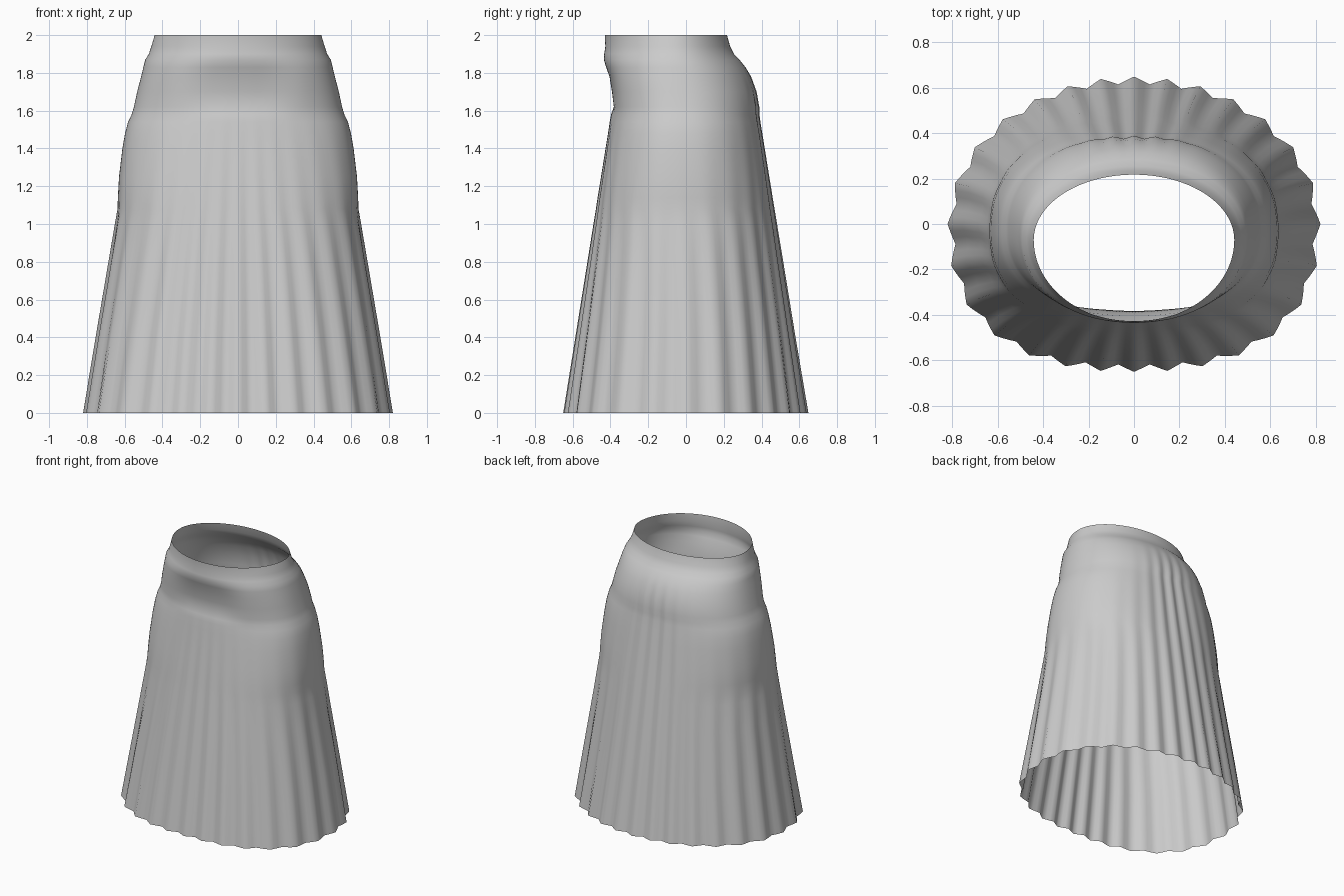
import bpy, bmesh, math

PLEATS = 28
SEG = PLEATS * 6

# cross-sections: z, half width, front y, back y, centre y, front and back roundness exponents
RINGS = [
    (0.00, 0.820, -0.650, 0.648, 0.00, 2.42, 2.00),
    (0.40, 0.754, -0.586, 0.580, 0.00, 2.42, 2.04),
    (0.80, 0.686, -0.522, 0.515, -0.01, 2.42, 2.10),
    (1.00, 0.652, -0.490, 0.482, -0.02, 2.42, 2.18),
    (1.08, 0.638, -0.477, 0.469, -0.03, 2.42, 2.22),
    (1.14, 0.636, -0.468, 0.459, -0.03, 2.42, 2.24),
    (1.25, 0.630, -0.450, 0.441, -0.03, 2.40, 2.25),
    (1.40, 0.612, -0.426, 0.417, -0.03, 2.36, 2.25),
    (1.48, 0.598, -0.413, 0.404, -0.03, 2.33, 2.25),
    (1.54, 0.582, -0.404, 0.394, -0.03, 2.30, 2.22),
    (1.58, 0.563, -0.398, 0.389, -0.03, 2.28, 2.20),
    (1.62, 0.551, -0.398, 0.388, -0.03, 2.28, 2.20),
    (1.70, 0.534, -0.408, 0.374, -0.04, 2.26, 2.18),
    (1.78, 0.513, -0.421, 0.345, -0.05, 2.22, 2.15),
    (1.83, 0.501, -0.431, 0.315, -0.05, 2.18, 2.12),
    (1.87, 0.491, -0.435, 0.283, -0.06, 2.12, 2.08),
    (1.90, 0.472, -0.433, 0.254, -0.06, 2.06, 2.04),
    (1.94, 0.459, -0.427, 0.234, -0.07, 2.00, 2.00),
    (2.00, 0.441, -0.430, 0.217, -0.07, 2.00, 2.00),
]


def smooth(a, b, v):
    t = max(0.0, min(1.0, (v - a) / (b - a)))
    return t * t * (3 - 2 * t)


def skirt_point(ring, i):
    z, w, front, back, c, n_front, n_back = ring
    a = 2 * math.pi * i / SEG            # 0 = back (+y), pi = front
    s, k = math.sin(a), math.cos(a)
    d, n = (back - c, n_back) if k >= 0 else (c - front, n_front)
    r = (abs(s / w) ** n + abs(k / d) ** n) ** (-1 / n)
    # pleats fade out over the hips, reaching higher at the centre back
    rear = max(0.0, k) ** 10
    depth = 0.032 * max(0.0, 1 - z / 1.6) ** 1.1
    depth *= 1 - 0.8 * s * s * smooth(0.9, 1.15, z)
    depth += 0.014 * rear * smooth(1.85, 1.6, z) * smooth(0.5, 1.5, z)
    saw = abs((i / 6 + 0.5) % 1 - 0.5) * 2   # 0 at pleat ridge, 1 in the valley
    r -= depth * saw
    x, y = r * s, c + r * k
    # shallow hollow in the front of the yoke
    if k < 0:
        y += 0.016 * smooth(0.36, 0.10, abs(x)) * smooth(1.57, 1.62, z) * smooth(1.88, 1.78, z)
    return x, y, z


# pleated skirt with fitted yoke and waistband, as one open shell
bm = bmesh.new()
rows = [[bm.verts.new(skirt_point(ring, i)) for i in range(SEG)] for ring in RINGS]
for lo, hi in zip(rows, rows[1:]):
    for i in range(SEG):
        j = (i + 1) % SEG
        bm.faces.new((lo[j], lo[i], hi[i], hi[j]))
for f in bm.faces:
    f.smooth = True
mesh = bpy.data.meshes.new("pleated_skirt")
bm.to_mesh(mesh)
bm.free()
skirt = bpy.data.objects.new("pleated_skirt", mesh)
bpy.context.collection.objects.link(skirt)
